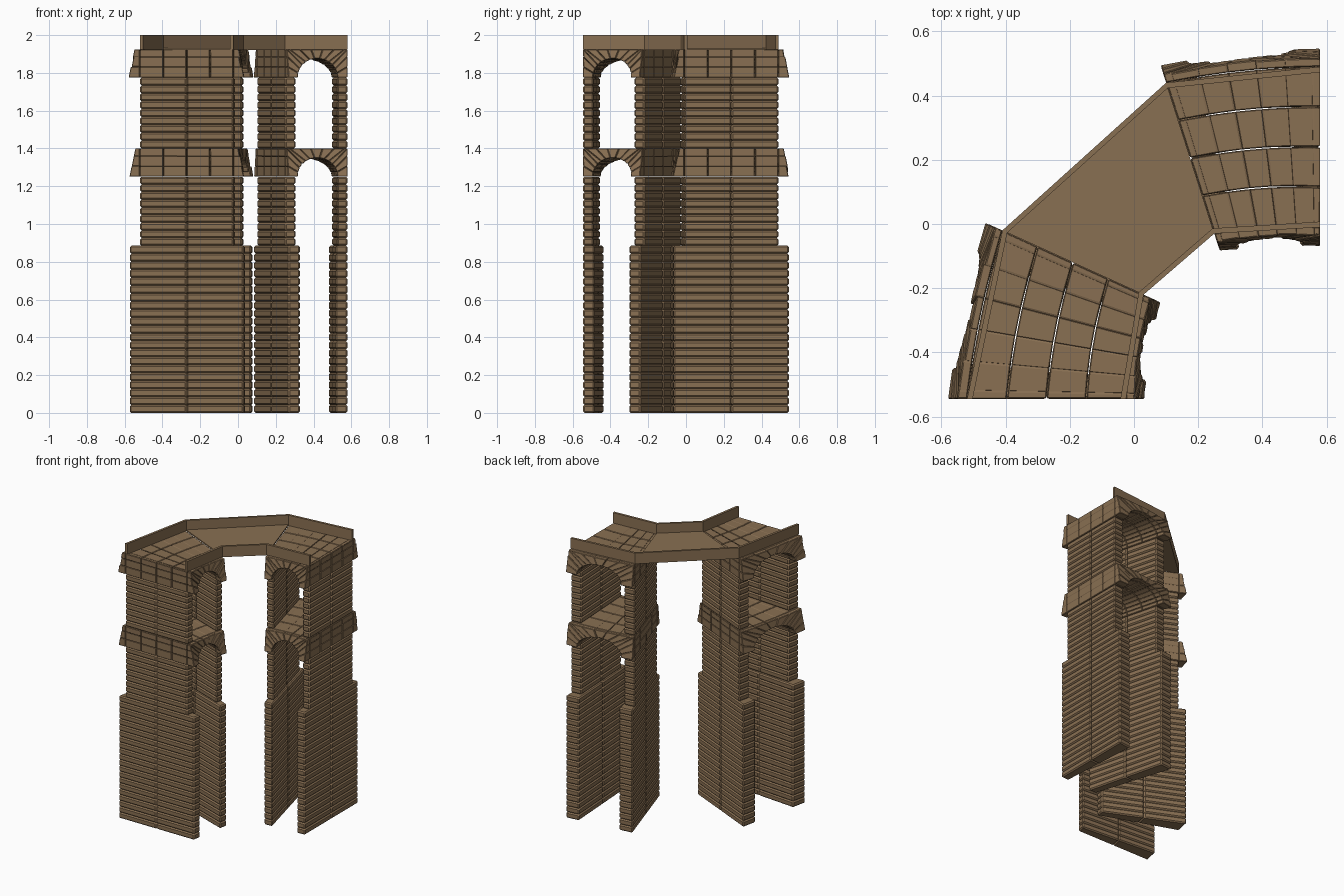
import bpy, bmesh, math, random
from mathutils import Vector

if "Cube" in bpy.data.objects:
    bpy.data.objects.remove(bpy.data.objects["Cube"])

random.seed(4)

mat = bpy.data.materials.new("sandstone")
mat.diffuse_color = (0.25, 0.16, 0.085, 1)
mat.use_nodes = True
mat.node_tree.nodes["Principled BSDF"].inputs["Base Color"].default_value = mat.diffuse_color

DEPTH = 0.5          # nominal inner-to-outer width of the viaduct
T = 0.17             # pier thickness as a share of block length
# Plan corners: inner start, outer start, inner end, outer end
BLOCKS = {
    "east": [(0.25, -0.03), (0.10, 0.44), (0.58, -0.01), (0.58, 0.49)],
    "west": [(-0.025, -0.545), (-0.52, -0.545), (0.03, -0.22), (-0.41, -0.02)],
}


def plan(block, u, v, z, bulge=0.0):
    """Map length u and width v of a block to a world position."""
    i0, o0, i1, o1 = [Vector(c) for c in BLOCKS[block]]
    a, b = i0.lerp(i1, u), o0.lerp(o1, u)
    p = a + (b - a) * v + (b - a).normalized() * bulge * 4 * u * (1 - u)
    return Vector((p.x, p.y, z))


def add_hex(bm, pts, gap=0.0):
    """Six-sided stone from two matching rings of four points."""
    c = sum(pts, Vector()) / 8
    vs = [bm.verts.new(p + (c - p).normalized() * gap) for p in pts]
    bm.faces.new(vs[:4])
    bm.faces.new(vs[7:3:-1])
    for i in range(4):
        j = (i + 1) % 4
        bm.faces.new((vs[i], vs[i + 4], vs[j + 4], vs[j]))


def finish(bm, name, bevel=0.0):
    bmesh.ops.recalc_face_normals(bm, faces=bm.faces)
    me = bpy.data.meshes.new(name)
    bm.to_mesh(me)
    bm.free()
    me.materials.append(mat)
    ob = bpy.data.objects.new(name, me)
    bpy.context.collection.objects.link(ob)
    if bevel:
        m = ob.modifiers.new("worn_edges", 'BEVEL')
        m.width = bevel
        m.segments = 1
        m.limit_method = 'NONE'


def pier(block, name, u0, u1, z0, z1, courses, out):
    """Wall of long stone courses, two stones per course."""
    bm = bmesh.new()
    e = out / DEPTH
    h = (z1 - z0) / courses
    for k in range(courses):
        za, zb = z0 + k * h, z0 + (k + 1) * h
        for va, vb in ((-e, 0.5), (0.5, 1 + e)):
            ring = [(u0, va), (u1, va), (u1, vb), (u0, vb)]
            add_hex(bm, [plan(block, u, v, z) for z in (za, zb) for u, v in ring])
    finish(bm, name, 0.008)


def arch(block, name, zs, rise=0.10, height=0.15, n=13):
    """Barrel vault of wedge stones with a flat top and flared hoods at both ends."""
    ring = []
    for k in range(n + 1):
        th = math.pi * k / n
        c, s = math.cos(th), math.sin(th)
        inner = (0.5 - (0.5 - T) * c, rise * s)
        outer = (min(1, max(0, 0.5 - 0.8 * c)), min(height, 0.24 * s))
        ring.append((inner, outer))

    vault, hood = bmesh.new(), bmesh.new()
    for (ia, oa), (ib, ob) in zip(ring, ring[1:]):
        quad = [ia, oa, ob, ib]
        for k in range(4):
            pts = [plan(block, u, v, zs + z, 0.012)
                   for v in (k / 4, (k + 1) / 4) for u, z in quad]
            add_hex(vault, pts, 0.002)
        # hood stones lean further out towards the springing
        for base, sign in ((0, -1), (1, 1)):
            jit = random.uniform(-0.004, 0.004)
            near = [plan(block, u, base, zs + z, 0.012) for u, z in quad]
            far = [plan(block, u,
                        base + sign * (0.027 + jit + 0.03 * (1 - z / height)) / DEPTH,
                        zs + z, 0.012) for u, z in quad]
            add_hex(hood, near + far, 0.001)
    finish(vault, name + "_vault", 0.003)
    finish(hood, name + "_hood", 0.003)


# Piers and arches of the two blocks
for b in BLOCKS:
    for side in ("start", "end"):
        def span(t):
            return (0, t) if side == "start" else (1 - t, 1)
        pier(b, f"{b}_{side}_base_pier", *span(T + 0.03), 0, 0.885, 21, 0.055)
        pier(b, f"{b}_{side}_middle_pier", *span(T), 0.885, 1.25, 9, 0.0)
        pier(b, f"{b}_{side}_upper_pier", *span(T), 1.40, 1.775, 9, 0.0)
    arch(b, f"{b}_lower_arch", 1.25)
    arch(b, f"{b}_upper_arch", 1.775)

# Road slab bridging the gap between the blocks
bm = bmesh.new()
corners = [("east", 0, 0), ("east", 0, 1), ("west", 1, 1), ("west", 1, 0)]
add_hex(bm, [plan(b, u, v, z) for z in (1.922, 1.932) for b, u, v in corners])
finish(bm, "bridge_deck")

# Parapets along both edges of the road
stations = [("east", 1), ("east", 0), ("west", 1), ("west", 0)]
for name, va, vb in (("outer_parapet", 1.0, 0.965), ("inner_parapet", 0.0, 0.035)):
    bm = bmesh.new()
    for (b0, u0), (b1, u1) in zip(stations, stations[1:]):
        ring = [(b0, u0, va), (b1, u1, va), (b1, u1, vb), (b0, u0, vb)]
        add_hex(bm, [plan(b, u, v, z) for z in (1.925, 2.0) for b, u, v in ring])
    finish(bm, name)
